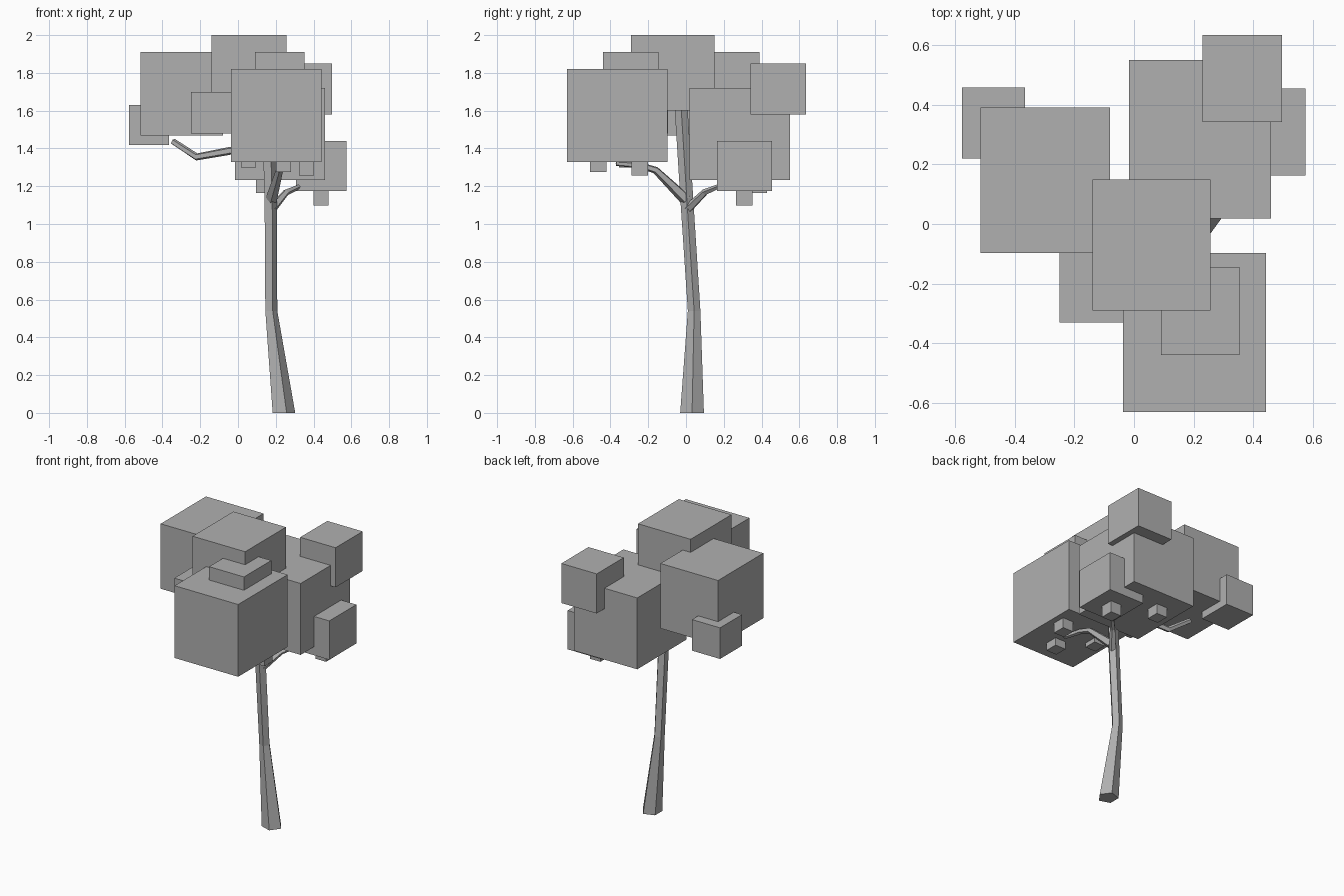
import bpy, bmesh, math
from mathutils import Vector

if "Cube" in bpy.data.objects:
    bpy.data.objects.remove(bpy.data.objects["Cube"])

# Mid grey shared by every part
grey = bpy.data.materials.new("mid_grey")
grey.diffuse_color = (.435, .435, .435, 1)
grey.use_nodes = True
grey.node_tree.nodes["Principled BSDF"].inputs["Base Color"].default_value = grey.diffuse_color


def finish(bm, name):
    bmesh.ops.recalc_face_normals(bm, faces=bm.faces)
    me = bpy.data.meshes.new(name)
    bm.to_mesh(me)
    bm.free()
    me.materials.append(grey)
    ob = bpy.data.objects.new(name, me)
    bpy.context.collection.objects.link(ob)
    return ob


def block(name, lo, hi):
    lo, hi = Vector(lo), Vector(hi)
    bm = bmesh.new()
    bmesh.ops.create_cube(bm, size=1)
    for v in bm.verts:
        v.co = (lo + hi) / 2 + v.co * (hi - lo)
    return finish(bm, name)


def limb(name, path, radii, sides=5, level=False):
    # Faceted tapering tube; level=True keeps every ring horizontal
    pts = [Vector(p) for p in path]
    bm = bmesh.new()
    rings = []
    for i, (p, r) in enumerate(zip(pts, radii)):
        d = (pts[min(i + 1, len(pts) - 1)] - pts[max(i - 1, 0)]).normalized()
        if level:
            u, w = Vector((1, 0, 0)), Vector((0, 1, 0))
        else:
            u = d.cross(Vector((0, 0, 1))).normalized()
            w = d.cross(u)
        angles = [2 * math.pi * k / sides for k in range(sides)]
        rings.append([bm.verts.new(p + r * (math.cos(a) * u + math.sin(a) * w)) for a in angles])
    for a, b in zip(rings, rings[1:]):
        for k in range(sides):
            n = (k + 1) % sides
            bm.faces.new((a[k], a[n], b[n], b[k]))
    bm.faces.new(rings[0])
    bm.faces.new(rings[-1])
    return finish(bm, name)


# Trunk
limb("trunk", [(.237, .032, 0), (.173, .043, .54), (.17, .005, 1.12), (.155, -.028, 1.65)],
     [.066, .035, .036, .036], level=True)

# Branches
limb("branch_left", [(.16, -.01, 1.36), (-.04, .03, 1.388), (-.22, .07, 1.355), (-.345, .13, 1.437)],
     [.028, .022, .02, .017])
limb("branch_front", [(.175, 0, 1.13), (.22, -.16, 1.285), (.23, -.24, 1.31), (.25, -.37, 1.32)],
     [.033, .02, .017, .013])
limb("branch_back", [(.18, .01, 1.08), (.255, .10, 1.168), (.32, .17, 1.197), (.38, .24, 1.22)],
     [.025, .018, .013, .01])

# Large foliage blocks
block("foliage_left", (-.515, -.098, 1.468), (-.08, .39, 1.911))
block("foliage_top", (-.14, -.29, 1.60), (.257, .15, 2.0))
block("foliage_front", (-.037, -.631, 1.327), (.443, -.098, 1.82))
block("foliage_back", (-.017, .018, 1.233), (.46, .55, 1.72))

# Smaller foliage blocks
block("foliage_upper_back", (.23, .342, 1.58), (.497, .634, 1.85))
block("foliage_right", (.308, .163, 1.175), (.575, .455, 1.44))
block("foliage_far_left", (-.577, .22, 1.418), (-.365, .457, 1.63))
block("foliage_front_left", (-.25, -.33, 1.48), (-.035, -.095, 1.70))
block("foliage_upper_front", (.09, -.44, 1.64), (.353, -.145, 1.911))

# Small hanging cubes: centre and underside height
for i, (x, y, z) in enumerate([(.44, .308, 1.097), (.135, .385, 1.165), (.363, -.245, 1.257),
                               (.24, -.465, 1.275), (.055, -.31, 1.298)]):
    block(f"hanging_leaf_{i + 1}", (x - .04, y - .044, z), (x + .04, y + .044, z + .08))
